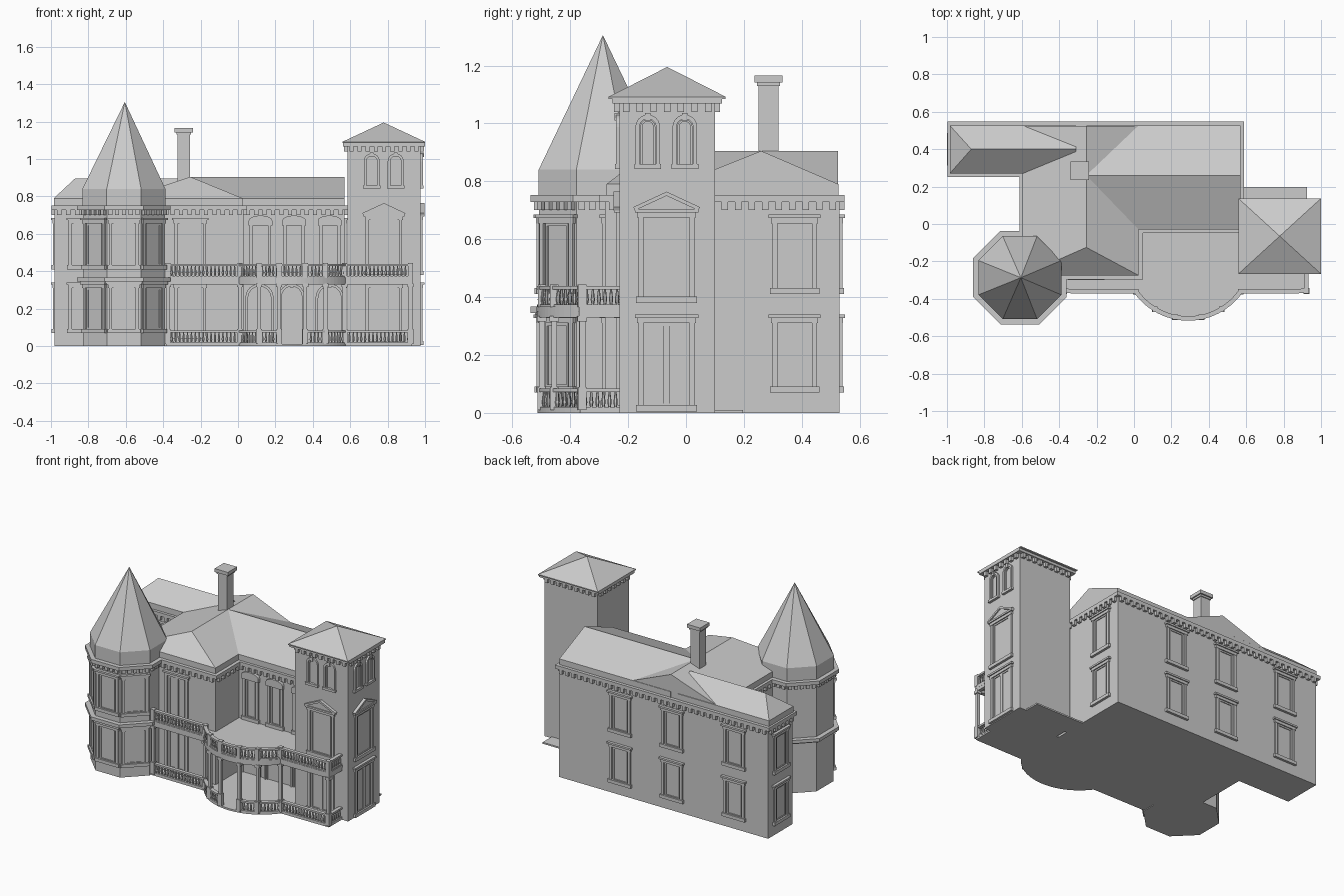
import bpy, bmesh
from math import pi, sin, cos, radians, tan
from mathutils import Matrix, Vector

if "Cube" in bpy.data.objects:
    bpy.data.objects.remove(bpy.data.objects["Cube"])

I4 = Matrix.Identity(4)
UP = Matrix.Rotation(pi / 2, 4, 'X')      # (x, z) profile, extruded outward


def finish(bm, name):
    bmesh.ops.recalc_face_normals(bm, faces=bm.faces)
    me = bpy.data.meshes.new(name)
    bm.to_mesh(me)
    bm.free()
    ob = bpy.data.objects.new(name, me)
    bpy.context.collection.objects.link(ob)
    return ob


def prism(bm, pts, z0, z1, M=I4):
    a = [bm.verts.new(M @ Vector((p[0], p[1], z0))) for p in pts]
    b = [bm.verts.new(M @ Vector((p[0], p[1], z1))) for p in pts]
    bm.faces.new(a[::-1])
    bm.faces.new(b)
    n = len(pts)
    for i in range(n):
        j = (i + 1) % n
        bm.faces.new((a[i], a[j], b[j], b[i]))


def rect(x0, x1, y0, y1):
    return [(x0, y0), (x1, y0), (x1, y1), (x0, y1)]


def offset(pts, d, closed=True):
    out, n = [], len(pts)
    for i in range(n):
        p = Vector(pts[i])
        ns = []
        for a, b in ((i - 1, i), (i, i + 1)):
            if closed or (a >= 0 and b < n):
                e = (Vector(pts[b % n]) - Vector(pts[a % n])).normalized()
                ns.append(Vector((e.y, -e.x)))
        n1, n2 = ns[0], ns[-1]
        out.append(tuple(p + (n1 + n2) * d / (1 + n1.dot(n2))))
    return out


def ribbon(bm, path, w, z0, z1, M=I4):
    prism(bm, offset(path, w / 2, False) + offset(path, -w / 2, False)[::-1], z0, z1, M)


def hull(name, pts):
    bm = bmesh.new()
    for p in pts:
        bm.verts.new(p)
    bmesh.ops.convex_hull(bm, input=bm.verts)
    bmesh.ops.dissolve_limit(bm, angle_limit=0.01, verts=bm.verts, edges=bm.edges)
    return finish(bm, name)


def octagon(c, ap):
    r = ap / cos(pi / 8)
    return [(c[0] + r * cos(pi / 8 + i * pi / 4), c[1] + r * sin(pi / 8 + i * pi / 4)) for i in range(8)]


def wall(x, y, deg):                      # local -y points out of the wall
    return Matrix.Translation((x, y, 0)) @ Matrix.Rotation(radians(deg), 4, 'Z')


def dentils(bm, poly, z0, z1, step=0.046):
    for i in range(len(poly)):
        a, b = Vector(poly[i]), Vector(poly[(i + 1) % len(poly)])
        L, e = (b - a).length, (b - a).normalized()
        n = max(2, round(L / step))
        F = Matrix.Translation((a.x, a.y, 0)) @ Matrix.Rotation(Vector((1, 0)).angle_signed(e) * -1, 4, 'Z')
        for k in range(n):
            t = (k + 0.5) * L / n
            prism(bm, rect(t - 0.011, t + 0.011, -0.018, 0.004), z0, z1, F)


# --- Footprints
house = [(-.98, .27), (-.595, .27), (-.595, -.28), (.03, -.28), (.03, -.03), (.57, -.03), (.57, .53), (-.98, .53)]
tower = rect(.585, .977, -.23, .10)
TC = (-.61, -.287)
turret = octagon(TC, .22)

# --- Walls
for name, poly, top in (("house_walls", house, .74), ("square_tower_walls", tower, 1.075), ("turret_walls", turret, .74)):
    bm = bmesh.new()
    prism(bm, poly, 0, top)
    finish(bm, name)

# --- Cornices, belt and dentils
bm = bmesh.new()
prism(bm, offset(house, .018), .728, .752)
dentils(bm, house, .70, .728)
finish(bm, "house_cornice")
bm = bmesh.new()
prism(bm, octagon(TC, .25), .728, .752)
prism(bm, octagon(TC, .235), .335, .345)
prism(bm, octagon(TC, .25), .345, .367)
dentils(bm, turret, .70, .728, .04)
finish(bm, "turret_cornices")
bm = bmesh.new()
prism(bm, offset(tower, .024), 1.068, 1.092)
dentils(bm, tower, 1.04, 1.068)
finish(bm, "square_tower_cornice")


# --- Roofs
def roof(name, x0, x1, y0, y1, ridge, z=.905):
    base = [(x, y, h) for x in (x0, x1) for y in (y0, y1) for h in (.745, .79)]
    hull(name, base + [(x, y, z) for x, y in ridge])


roof("cross_wing_roof", -.595, .025, -.275, .525, [(-.255, -.125), (-.255, .525)])
roof("main_roof", -.255, .57, -.03, .527, [(-.255, .26), (.57, .26)])
roof("left_wing_roof", -.985, -.31, .27, .527, [(-.87, .4), (-.31, .4)], .897)
ring = octagon(TC, .222)
hull("turret_roof", [(x, y, z) for x, y in ring for z in (.75, .84)] + [(-.605, -.287, 1.305)])
hull("square_tower_roof", [(x, y, z) for x, y in rect(.558, 1.0, -.267, .137) for z in (1.085, 1.092)] + [(.779, -.065, 1.195)])

# --- Chimney
bm = bmesh.new()
cx, cy = -.29, .285
for h, z0, z1 in ((.034, .8, 1.14), (.04, 1.13, 1.142), (.049, 1.142, 1.165)):
    prism(bm, rect(cx - h, cx + h, cy - h, cy + h), z0, z1)
finish(bm, "chimney")


# --- Windows
def window(bm, M, w, z0, z1, style="flat"):
    F, h = M @ UP, w / 2
    def bar(x0, x1, a, b, d):
        prism(bm, rect(x0, x1, a, b), -.003, d, F)
    for s in (-1, 1):
        bar(*sorted((s * h, s * (h - .018))), z0, z1 - .01, .010)
        bar(*sorted((s * (h - .026), s * (h - .034))), z0 + .02, z1 - .03, .005)
    bar(-h + .03, h - .03, z0 + .02, z0 + .028, .005)
    bar(-h + .03, h - .03, z1 - .04, z1 - .03, .005)
    bar(-h - .008, h + .008, z0, z0 + .022, .016)
    if style == "double":
        bar(-.012, .012, z0, z1 - .02, .006)
    if style == "brow":
        arc = [(cos(t * pi / 8) * (h + .006), z1 - .005 + .028 * sin(t * pi / 8)) for t in range(9)]
        prism(bm, [(h + .006, z1 - .03)] + arc + [(-h - .006, z1 - .03)], 0, .018, F)
        return
    bar(-h - .004, h + .004, z1 - .03, z1, .012)
    bar(-h - .012, h + .012, z1 - .012, z1, .019)
    if style == "pediment":
        prism(bm, [(-h - .012, z1), (h + .012, z1), (0, z1 + .052)], 0, .012, F)
        ribbon(bm, [(-h - .015, z1), (0, z1 + .052), (h + .015, z1)], .013, 0, .02, F)


def arched(bm, M, w, z0, z1, sill=True):
    F, r = M @ UP, w / 2
    for rr, tk, d in ((r - .007, .014, .012), (r - .02, .007, .006)):
        path = [(-rr, z0)] + [(-rr * cos(t * pi / 12), z1 - r + rr * sin(t * pi / 12)) for t in range(13)] + [(rr, z0)]
        ribbon(bm, path, tk, -.003, d, F)
    prism(bm, rect(-.009, .009, z1 - .02, z1 + .006), 0, .017, F)
    if sill:
        prism(bm, rect(-r - .004, r + .004, z0 - .012, z0 + .004), 0, .016, F)


FLOORS = ((.07, .34), (.41, .685))
bm = bmesh.new()
for z0, z1 in FLOORS:
    window(bm, wall(-.82, .27, 0), .17, z0, z1)
    window(bm, wall(.57, .375, 90), .155, z0, z1)
    window(bm, wall(-.98, .40, -90), .15, z0, z1)
    for x in (.115, -.27, -.73):
        window(bm, wall(x, .53, 180), .155, z0, z1)
    window(bm, wall(-.255, -.28, 0), .17, .02 if z0 < .2 else .37, z1, "double")
for x in (.12, .30, .49):
    window(bm, wall(x, -.03, 0), .115, .37, .675, "brow")
finish(bm, "house_windows")

bm = bmesh.new()
for deg in (-45, 0, 45):
    d = Matrix.Rotation(radians(deg), 2) @ Vector((0, -.22))
    for z0, z1 in FLOORS:
        window(bm, wall(TC[0] + d.x, TC[1] + d.y, deg), .162, z0, z1)
finish(bm, "turret_windows")

bm = bmesh.new()
for M in (wall(.78, -.23, 0), wall(.977, -.067, 90)):
    window(bm, M, .195, .005, .34, "double")
    window(bm, M, .195, .38, .705, "pediment")
    for s in (-.065, .063):
        arched(bm, M @ Matrix.Translation((s, 0, 0)), .085, .855, 1.03)
finish(bm, "square_tower_windows")

bm = bmesh.new()
for x, w in ((.115, .15), (.288, .135), (.49, .15)):
    arched(bm, wall(x, -.03, 0), w, .012, .333, False)
finish(bm, "porch_arches")

# --- Porch and balcony with a bowed front
C, R = (.29, -.162), .343
arc = [(C[0] + R * sin(radians(a)), C[1] - R * cos(radians(a))) for a in [-54.7 + 109.4 * i / 28 for i in range(29)]]
path = [(-.385, -.358)] + arc + [(.922, -.358), (.922, -.22)]
inner = [(.922, -.025), (-.385, -.025)]
bm = bmesh.new()
prism(bm, offset(path, .008, False) + inner, 0, .012)
prism(bm, rect(.56, .925, .05, .197), 0, .01)
finish(bm, "porch_floor")
bm = bmesh.new()
prism(bm, offset(path, .012, False) + inner, .35, .367)
ribbon(bm, path, .022, .33, .352)
finish(bm, "balcony_floor")


def railing(name, path, z):
    bm = bmesh.new()
    ribbon(bm, path, .018, z, z + .01)
    ribbon(bm, path, .024, z + .062, z + .074)
    carry = .01
    for a, b in zip(path, path[1:]):
        a, b = Vector(a), Vector(b)
        L, t = (b - a).length, carry
        while t < L:
            p = a.lerp(b, t / L)
            for r1, r2, h0, h1 in ((.004, .0075, .008, .026), (.0075, .003, .026, .064)):
                bmesh.ops.create_cone(bm, segments=6, radius1=r1, radius2=r2, depth=h1 - h0,
                                      matrix=Matrix.Translation((p.x, p.y, z + (h0 + h1) / 2)))
            t += .021
        carry = t - L
    finish(bm, name)


railing("balcony_railing", path, .365)
railing("porch_railing_left", [p for p in path if p[0] < .225], .01)
railing("porch_railing_right", [p for p in path if p[0] > .355], .01)

# --- Porch columns with bases and capitals, and balcony posts above
bm = bmesh.new()
for x, y in (arc[0], arc[-1], (-.375, -.358), (.922, -.358), arc[6], arc[11], arc[17], arc[22]):
    for h, z0, z1 in ((.015, .01, .09), (.010, .09, .315), (.016, .315, .335), (.014, .365, .443)):
        prism(bm, rect(x - h, x + h, y - h, y + h), z0, z1)
finish(bm, "porch_columns")
